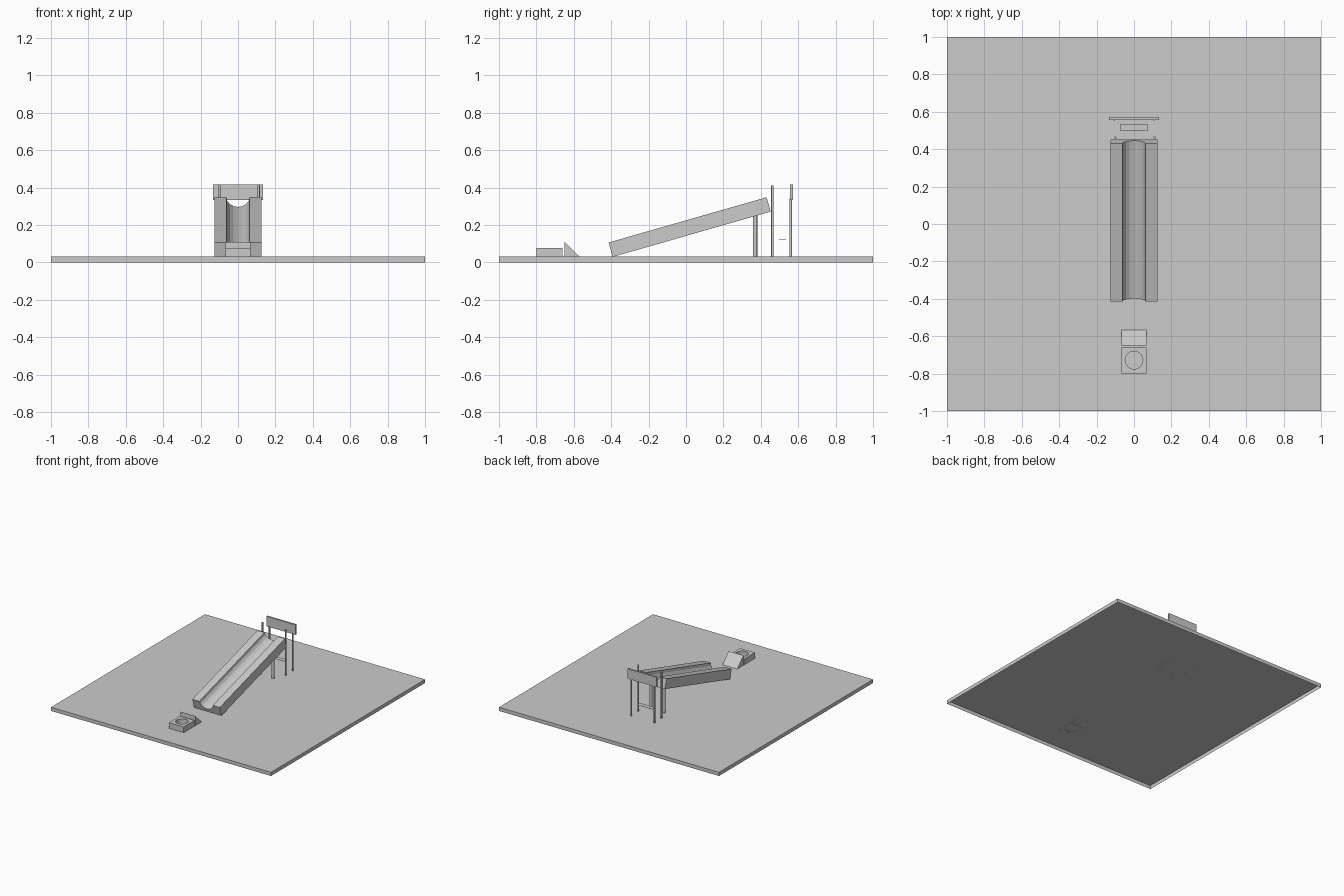
import bpy, bmesh
from math import sin, cos, pi, radians
from mathutils import Matrix

if "Cube" in bpy.data.objects:
    bpy.data.objects.remove(bpy.data.objects["Cube"])


def make_object(name, bm):
    bmesh.ops.recalc_face_normals(bm, faces=bm.faces)
    mesh = bpy.data.meshes.new(name)
    bm.to_mesh(mesh)
    bm.free()
    obj = bpy.data.objects.new(name, mesh)
    bpy.context.collection.objects.link(obj)
    return obj


def box(name, x, y, z, open_bottom=False):
    bm = bmesh.new()
    bmesh.ops.create_cube(bm, size=1)
    if open_bottom:
        bm.normal_update()
        bmesh.ops.delete(bm, geom=[f for f in bm.faces if f.normal.z < -0.5], context="FACES_ONLY")
    for v in bm.verts:
        v.co = [a[0] + (c + 0.5) * (a[1] - a[0]) for a, c in zip((x, y, z), v.co)]
    return make_object(name, bm)


def rod(name, x, y, radius, z0, z1, sides=16):
    bm = bmesh.new()
    bmesh.ops.create_cone(bm, cap_ends=True, segments=sides, radius1=radius, radius2=radius,
                          depth=z1 - z0, matrix=Matrix.Translation((x, y, (z0 + z1) / 2)))
    return make_object(name, bm)


def prism(name, points, direction):
    bm = bmesh.new()
    face = bm.faces.new([bm.verts.new(p) for p in points])
    ext = bmesh.ops.extrude_face_region(bm, geom=[face])
    bmesh.ops.translate(bm, vec=direction,
                        verts=[g for g in ext["geom"] if isinstance(g, bmesh.types.BMVert)])
    return make_object(name, bm)


def smooth(obj):
    for o in bpy.context.selected_objects:
        o.select_set(False)
    obj.select_set(True)
    bpy.context.view_layer.objects.active = obj
    bpy.ops.object.shade_smooth_by_angle(angle=radians(30))


# Base board, a shallow tray open underneath
box("base_board", (-1, 1), (-1, 1), (0, 0.03), open_bottom=True)

# Sloping ramp with a faceted channel along its top
W, T, R, DEPTH, LENGTH = 0.125, 0.08, 0.062, 0.054, 0.879
N = 8
profile = [(-W, 0, 0), (W, 0, 0), (W, 0, T)]
profile += [(R * cos(pi * i / N), 0, T - DEPTH * sin(pi * i / N)) for i in range(N + 1)]
profile += [(-W, 0, T)]
ramp = prism("ramp", profile, (0, LENGTH, 0))
ramp.rotation_euler.x = radians(16)
ramp.location = (0, -0.392, 0.029)

# Ramp legs and backboard posts
for side, s in (("left", -1), ("right", 1)):
    smooth(rod(f"ramp_leg_{side}", s * 0.06, 0.37, 0.011, 0.028, 0.262))
    smooth(rod(f"backboard_post_{side}", s * 0.105, 0.56, 0.0065, 0.028, 0.34))

# Free standing gate posts behind the ramp
smooth(rod("gate_post_left", -0.1, 0.462, 0.0065, 0.028, 0.41))
smooth(rod("gate_post_right", 0.11, 0.462, 0.0065, 0.028, 0.41))

# Backboard
box("backboard", (-0.133, 0.133), (0.557, 0.571), (0.333, 0.415))

# Thin plate between the posts
box("thin_plate", (-0.072, 0.072), (0.497, 0.535), (0.12, 0.121))

# Landing wedge
prism("landing_wedge", [(-0.067, -0.65, 0.029), (-0.067, -0.567, 0.029), (-0.067, -0.65, 0.11)],
      (0.134, 0, 0))

# Target block with a round hole
block = box("target_block", (-0.067, 0.067), (-0.8, -0.66), (0.029, 0.077))
cutter = rod("hole_cutter", 0, -0.728, 0.047, 0.02, 0.1, 32)
cutter.hide_render = True
cutter.hide_viewport = True
mod = block.modifiers.new("hole", "BOOLEAN")
mod.operation = "DIFFERENCE"
mod.solver = "EXACT"
mod.object = cutter
smooth(block)
